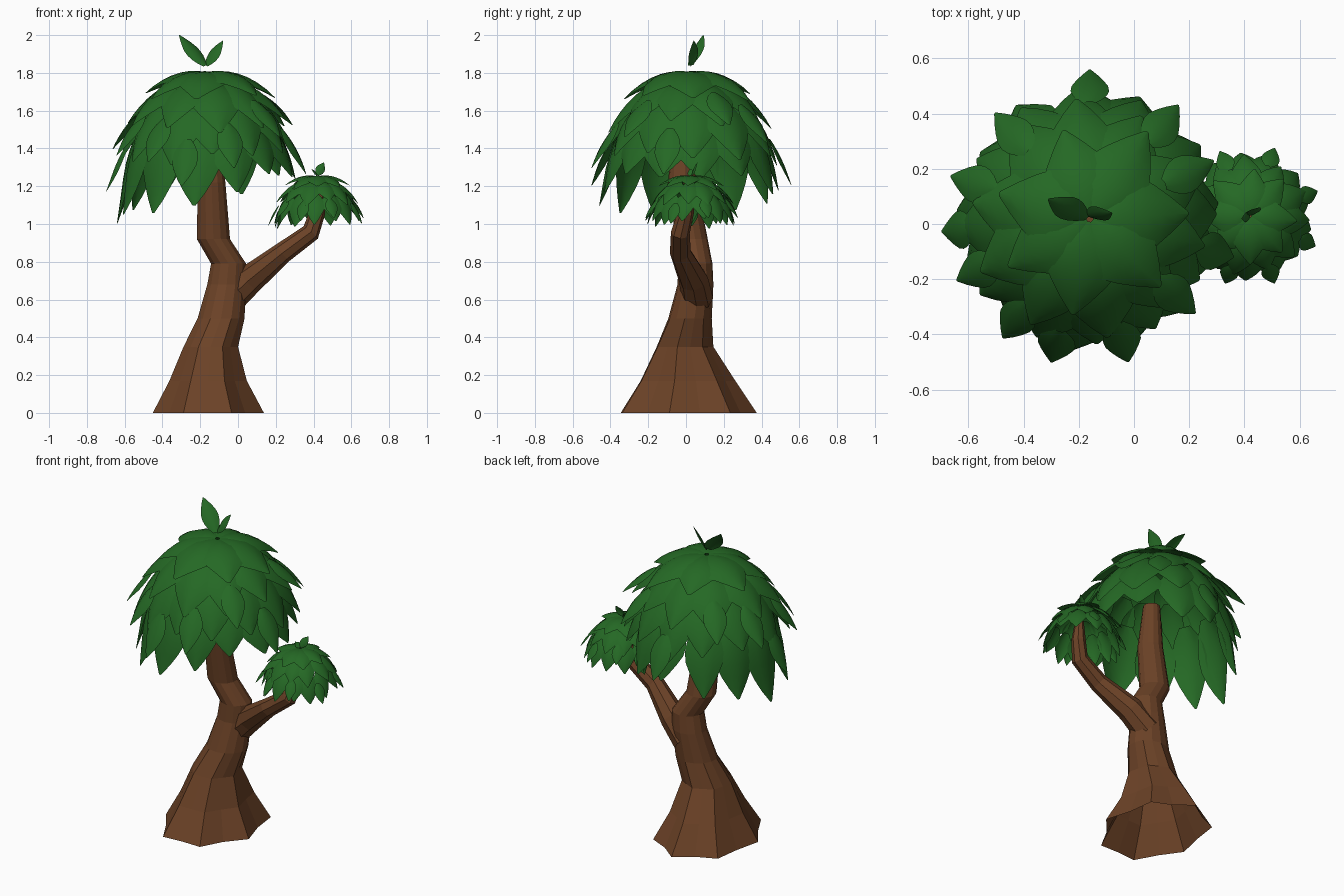
import bpy, bmesh, math, random
from mathutils import Vector

if "Cube" in bpy.data.objects:
    bpy.data.objects.remove(bpy.data.objects["Cube"])

random.seed(7)


def material(name, rgb):
    m = bpy.data.materials.new(name)
    m.diffuse_color = (*rgb, 1)
    m.use_nodes = True
    m.node_tree.nodes["Principled BSDF"].inputs["Base Color"].default_value = m.diffuse_color
    return m


BARK = material("bark", (0.15, 0.055, 0.02))
LEAF = material("leaf_green", (0.018, 0.14, 0.018))


def finish(bm, name, mat, smooth):
    me = bpy.data.meshes.new(name)
    bm.normal_update()
    bm.to_mesh(me)
    bm.free()
    for p in me.polygons:
        p.use_smooth = smooth
    me.materials.append(mat)
    ob = bpy.data.objects.new(name, me)
    bpy.context.collection.objects.link(ob)
    return ob


def skin(bm, rings, cap=True):
    n = len(rings[0])
    for a, b in zip(rings, rings[1:]):
        for i in range(n):
            j = (i + 1) % n
            bm.faces.new((a[i], a[j], b[j], b[i]))
    if cap:
        bm.faces.new(rings[-1])


# Trunk: stacked irregular rings, flared and ridged at the open base
SIDES = 14
ridge = [random.uniform(0.05, 0.12) * (1 if i % 2 else -1) for i in range(SIDES)]
trunk_rings = [  # x, y, z, rx, ry, ridge strength
    (-0.16, 0.0, 0.0, 0.275, 0.355, 1.0),
    (-0.16, 0.0, 0.17, 0.195, 0.25, 0.8),
    (-0.145, -0.01, 0.35, 0.14, 0.15, 0.6),
    (-0.09, 0.02, 0.5, 0.125, 0.115, 0.2),
    (-0.06, 0.05, 0.68, 0.105, 0.095, 0),
    (-0.05, 0.05, 0.79, 0.095, 0.09, 0),
    (-0.13, 0.03, 0.92, 0.09, 0.085, 0),
    (-0.14, -0.02, 1.22, 0.075, 0.075, 0),
    (-0.15, -0.02, 1.5, 0.05, 0.05, 0),
]
bm = bmesh.new()
rings = []
for x, y, z, rx, ry, k in trunk_rings:
    ring = []
    for i in range(SIDES):
        a = math.tau * (i + 0.5) / SIDES
        s = 1 + ridge[i] * k
        ring.append(bm.verts.new((x + rx * s * math.cos(a), y + ry * s * math.sin(a), z)))
    rings.append(ring)
skin(bm, rings)
finish(bm, "trunk", BARK, False)

# Side branch: tapered eight-sided tube along a bent path
path = [Vector(p) for p in [(-0.05, 0.06, 0.6), (0.06, 0.04, 0.705), (0.24, -0.03, 0.85),
                            (0.385, -0.03, 0.955), (0.42, 0.0, 1.06), (0.43, 0.02, 1.17)]]
radii = [0.085, 0.078, 0.056, 0.05, 0.042, 0.025]
bm = bmesh.new()
rings = []
for i, (p, r) in enumerate(zip(path, radii)):
    t = (path[min(i + 1, len(path) - 1)] - path[max(i - 1, 0)]).normalized()
    u = Vector((0, 1, 0))
    u = (u - t * u.dot(t)).normalized()
    v = u.cross(t)
    rings.append([bm.verts.new(p + r * (u * math.cos(a) - v * math.sin(a)))
                  for a in (math.tau * k / 8 for k in range(8))])
skin(bm, rings)
finish(bm, "branch", BARK, False)

# Leaf outline (half width along the length) and cross-leaf positions
OUTLINE = [0.3, 0.66, 0.9, 1.0, 0.95, 0.72, 0.42, 0.06]
ACROSS = (-1, -0.5, 0, 0.5, 1)


def leaf(bm, spine, normals, half_width, curl=0.3):
    rows = []
    for i, (p, n) in enumerate(zip(spine, normals)):
        t = (spine[min(i + 1, len(spine) - 1)] - spine[max(i - 1, 0)]).normalized()
        side = t.cross(n).normalized()
        w = half_width * OUTLINE[i]
        rows.append([bm.verts.new(p + side * u * w - n * curl * w * u * u) for u in ACROSS])
    for a, b in zip(rows, rows[1:]):
        for k in range(len(ACROSS) - 1):
            bm.faces.new((a[k], b[k], b[k + 1], a[k + 1]))


def dome_leaf(bm, c, R, H, phi, th0, th1, half_width, off0, off1):
    """Leaf lying down the side of a dome, lifted from off0 at root to off1 at tip."""
    spine, normals = [], []
    for i in range(len(OUTLINE)):
        t = i / (len(OUTLINE) - 1)
        th = th0 + (th1 - th0) * t
        s, co = math.sin(min(th, math.pi / 2)), math.cos(th)
        n = Vector((s / R * math.cos(phi), s / R * math.sin(phi), max(co, 0) / H)).normalized()
        p = Vector((R * s * math.cos(phi), R * s * math.sin(phi), H * co))
        spine.append(c + p + n * (off0 + (off1 - off0) * t))
        normals.append(n)
    leaf(bm, spine, normals, half_width)


def tip_leaf(bm, root, tip, half_width, normal):
    root, tip, n = Vector(root), Vector(tip), Vector(normal).normalized()
    m = len(OUTLINE) - 1
    spine = [root.lerp(tip, i / m) + n * 0.15 * half_width * math.sin(math.pi * i / m)
             for i in range(m + 1)]
    leaf(bm, spine, [n] * (m + 1), half_width)


def canopy(name, c, R, H, layers, extras, droop, tips):
    c = Vector(c)
    bm = bmesh.new()
    for count, th0, th1, hw in layers:
        shift = random.random()
        for i in range(count):
            phi = math.tau * (i + shift + random.uniform(-0.12, 0.12)) / count
            end = th1 + random.uniform(-0.06, 0.06)
            if th1 > 1.45:
                end -= droop * math.cos(phi)
            dome_leaf(bm, c, R, H, phi, th0, end, hw * R * random.uniform(0.92, 1.1),
                      -0.1 * R, random.uniform(0.03, 0.09) * R)
    # small loose leaves that stick out of the dome
    for deg, th in extras:
        dome_leaf(bm, c, R, H, math.radians(deg), th - 0.22, th + 0.2,
                  R * 0.155, 0.0, R * 0.2)
    for tip in tips:
        tip_leaf(bm, *tip)
    return finish(bm, name, LEAF, True)


# Main canopy
canopy("main_canopy", (-0.16, 0.02, 1.25), 0.45, 0.6,
       [(7, 0.03, 0.82, 0.31), (10, 0.42, 1.12, 0.28),
        (12, 0.75, 1.42, 0.27), (13, 1.05, 1.74, 0.27)],
       [(132, 1.05), (163, 1.15), (185, 1.5), (205, 1.2), (234, 1.25), (285, 1.3),
        (318, 1.05), (25, 0.95), (52, 1.1), (90, 1.45), (255, 1.45), (345, 1.35)],
       0.2,
       [((-0.17, 0.02, 1.84), (-0.31, 0.09, 2.0), 0.05, (0.5, -0.7, 0.6)),
        ((-0.17, 0.03, 1.84), (-0.08, 0.04, 1.97), 0.038, (-0.5, -0.7, 0.4))])

# Small canopy on the branch
canopy("small_canopy", (0.42, 0.03, 1.01), 0.218, 0.265,
       [(8, 0.03, 0.85, 0.29), (11, 0.5, 1.2, 0.26), (13, 0.9, 1.6, 0.25)],
       [(70, 1.3), (115, 1.2), (20, 1.3), (335, 1.4), (180, 1.45), (215, 1.3),
        (250, 1.35), (290, 1.3), (150, 1.4)],
       0.05,
       [((0.42, 0.03, 1.26), (0.455, 0.06, 1.325), 0.025, (0.3, -0.8, 0.5)),
        ((0.42, 0.03, 1.26), (0.39, 0.02, 1.29), 0.02, (-0.4, -0.3, 0.8))])
